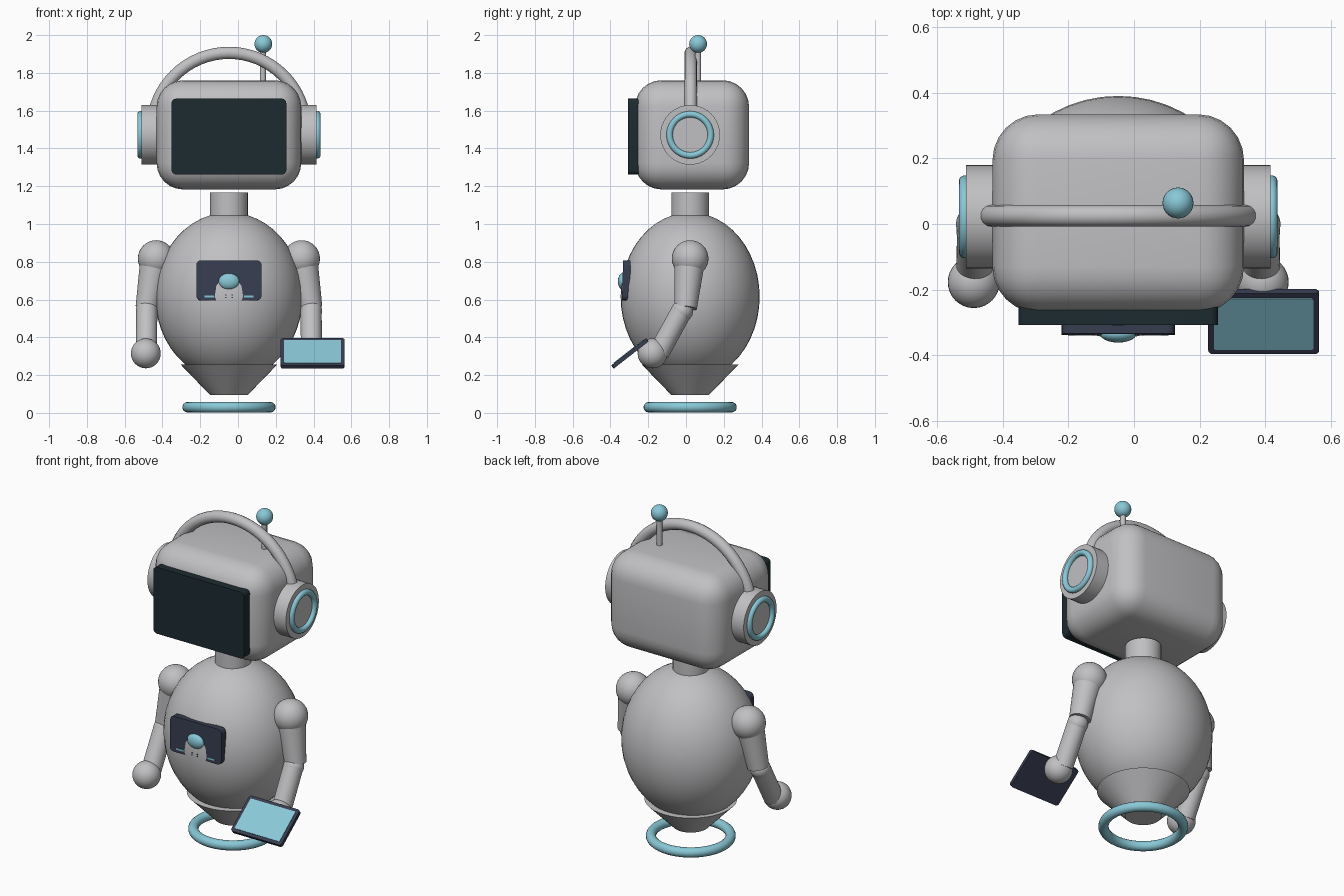
import bpy, bmesh
from math import pi, radians
from mathutils import Matrix, Vector

if "Cube" in bpy.data.objects:
    bpy.data.objects.remove(bpy.data.objects["Cube"])

CX, CY = -0.048, 0.022   # robot axis (the tablet pushes it off centre)


def material(name, rgb):
    m = bpy.data.materials.new(name)
    m.diffuse_color = (*rgb, 1)
    m.use_nodes = True
    m.node_tree.nodes["Principled BSDF"].inputs["Base Color"].default_value = m.diffuse_color
    return m


GREY = material("light_grey", (0.53, 0.53, 0.545))
CYAN = material("cyan", (0.25, 0.58, 0.68))
BLACK = material("dark_glass", (0.012, 0.024, 0.03))
NAVY = material("navy", (0.038, 0.047, 0.08))


def finish(name, bm, mat, matrix=Matrix(), angle=40):
    bmesh.ops.transform(bm, matrix=matrix, verts=bm.verts)
    bmesh.ops.recalc_face_normals(bm, faces=bm.faces)
    me = bpy.data.meshes.new(name)
    bm.to_mesh(me)
    bm.free()
    me.materials.append(mat)
    ob = bpy.data.objects.new(name, me)
    bpy.context.collection.objects.link(ob)
    bpy.ops.object.select_all(action='DESELECT')
    ob.select_set(True)
    bpy.context.view_layer.objects.active = ob
    bpy.ops.object.shade_smooth_by_angle(angle=radians(angle))
    return ob


def ball(name, centre, radii, mat, seg=32):
    bm = bmesh.new()
    bmesh.ops.create_uvsphere(bm, u_segments=seg, v_segments=seg // 2, radius=1)
    finish(name, bm, mat, Matrix.Translation(centre) @ Matrix.Diagonal((*radii, 1)))


def tube(name, a, b, r1, r2, mat, seg=32):
    a, b = Vector(a), Vector(b)
    bm = bmesh.new()
    bmesh.ops.create_cone(bm, cap_ends=True, segments=seg, radius1=r1, radius2=r2,
                          depth=(b - a).length)
    rot = Vector((0, 0, 1)).rotation_difference(b - a).to_matrix().to_4x4()
    finish(name, bm, mat, Matrix.Translation((a + b) / 2) @ rot)


def ring(name, centre, major, minor, mat, rot=Matrix(), sweep=2 * pi, steps=48):
    bm = bmesh.new()
    bmesh.ops.create_circle(bm, segments=14, radius=minor,
                            matrix=Matrix.Translation((major, 0, 0)) @ Matrix.Rotation(pi / 2, 4, 'X'))
    bmesh.ops.spin(bm, geom=bm.verts[:] + bm.edges[:], axis=(0, 0, 1), cent=(0, 0, 0),
                   angle=sweep, steps=steps)
    bmesh.ops.remove_doubles(bm, verts=bm.verts, dist=1e-5)
    finish(name, bm, mat, Matrix.Translation(centre) @ rot)


def box(name, centre, size, mat, corner=0.0, axis=None, tilt=0.0, seg=4):
    """Box with rounded edges: only those along axis, or all when axis is None."""
    bm = bmesh.new()
    bmesh.ops.create_cube(bm, size=1, matrix=Matrix.Diagonal((*size, 1)))
    if corner:
        edges = [e for e in bm.edges if axis is None or
                 abs((e.verts[0].co - e.verts[1].co).normalized()[axis]) > 0.9]
        bmesh.ops.bevel(bm, geom=edges, offset=corner, segments=seg, profile=0.5, affect='EDGES')
    finish(name, bm, mat, Matrix.Translation(centre) @ Matrix.Rotation(tilt, 4, 'X'))


# Body, base cone, hover ring, neck
ball("body", (CX, CY, 0.615), (0.39, 0.368, 0.446), GREY, 48)
tube("base_cone", (CX, CY, 0.095), (CX, CY, 0.255), 0.1, 0.255, GREY, 40)
ring("hover_ring", (CX, CY, 0.03), 0.219, 0.028, CYAN)
tube("neck", (CX, CY, 1.03), (CX, CY, 1.168), 0.1, 0.1, GREY)

# Head with face screen
box("head", (CX, 0.032, 1.472), (0.766, 0.604, 0.578), GREY, 0.14, seg=6)
box("face_screen", (CX, -0.28, 1.463), (0.608, 0.056, 0.402), BLACK, 0.025, axis=1)

# Headphones
to_band = Matrix.Rotation(pi / 2, 4, 'X')
ring("headband", (CX, 0.025, 1.5), 0.406, 0.033, GREY, to_band, pi, 32)
for side, s in (("left", -1), ("right", 1)):
    tube(side + "_ear_cup", (CX + s * 0.34, CY, 1.472), (CX + s * 0.464, CY, 1.472),
         0.158, 0.158, GREY, 40)
    ring(side + "_ear_ring", (CX + s * 0.468, CY, 1.472), 0.109, 0.017, CYAN,
         Matrix.Rotation(pi / 2, 4, 'Y'))

# Antenna
tube("antenna_stem", (0.132, 0.064, 1.72), (0.132, 0.064, 1.93), 0.016, 0.016, GREY, 16)
ball("antenna_ball", (0.134, 0.064, 1.953), (0.047,) * 3, CYAN)

# Arms
for side, s in (("left", -1), ("right", 1)):
    def at(d, y, z):
        return (CX + s * d, y, z)
    ball(side + "_shoulder", at(0.385, 0.022, 0.817), (0.097,) * 3, GREY)
    tube(side + "_upper_arm", at(0.392, 0.018, 0.79), at(0.435, -0.002, 0.555), 0.08, 0.06, GREY)
    ball(side + "_elbow", at(0.435, -0.02, 0.54), (0.058,) * 3, GREY)
    tube(side + "_forearm", at(0.435, -0.025, 0.535), at(0.437, -0.143, 0.32), 0.056, 0.056, GREY)
    ball(side + "_hand", at(0.44, -0.177, 0.315), (0.079,) * 3, GREY)

# Tablet in the right hand
tilt = radians(38)
normal = Vector((0, -0.616, 0.788))
tablet = Vector((0.395, -0.297, 0.315))
box("tablet", tablet, (0.338, 0.235, 0.022), NAVY, 0.015, axis=2, tilt=tilt)
box("tablet_screen", tablet + normal * 0.011, (0.302, 0.198, 0.006), CYAN, 0.006, axis=2, tilt=tilt)

# Chest panel with button, bars and dots
box("chest_panel", (CX, -0.316, 0.701), (0.345, 0.04, 0.212), NAVY, 0.025, axis=1, tilt=radians(-1.5))
ball("chest_button", (CX, -0.335, 0.696), (0.055, 0.026, 0.043), CYAN, 24)
for side, s in (("left", -1), ("right", 1)):
    box(side + "_chest_bar", (CX + s * 0.105, -0.336, 0.617), (0.05, 0.008, 0.01), CYAN)
    for row, z in (("lower", 0.612), ("upper", 0.624)):
        box(f"{side}_{row}_chest_dot", (CX + s * 0.018, -0.344, z), (0.008, 0.008, 0.005), NAVY)
